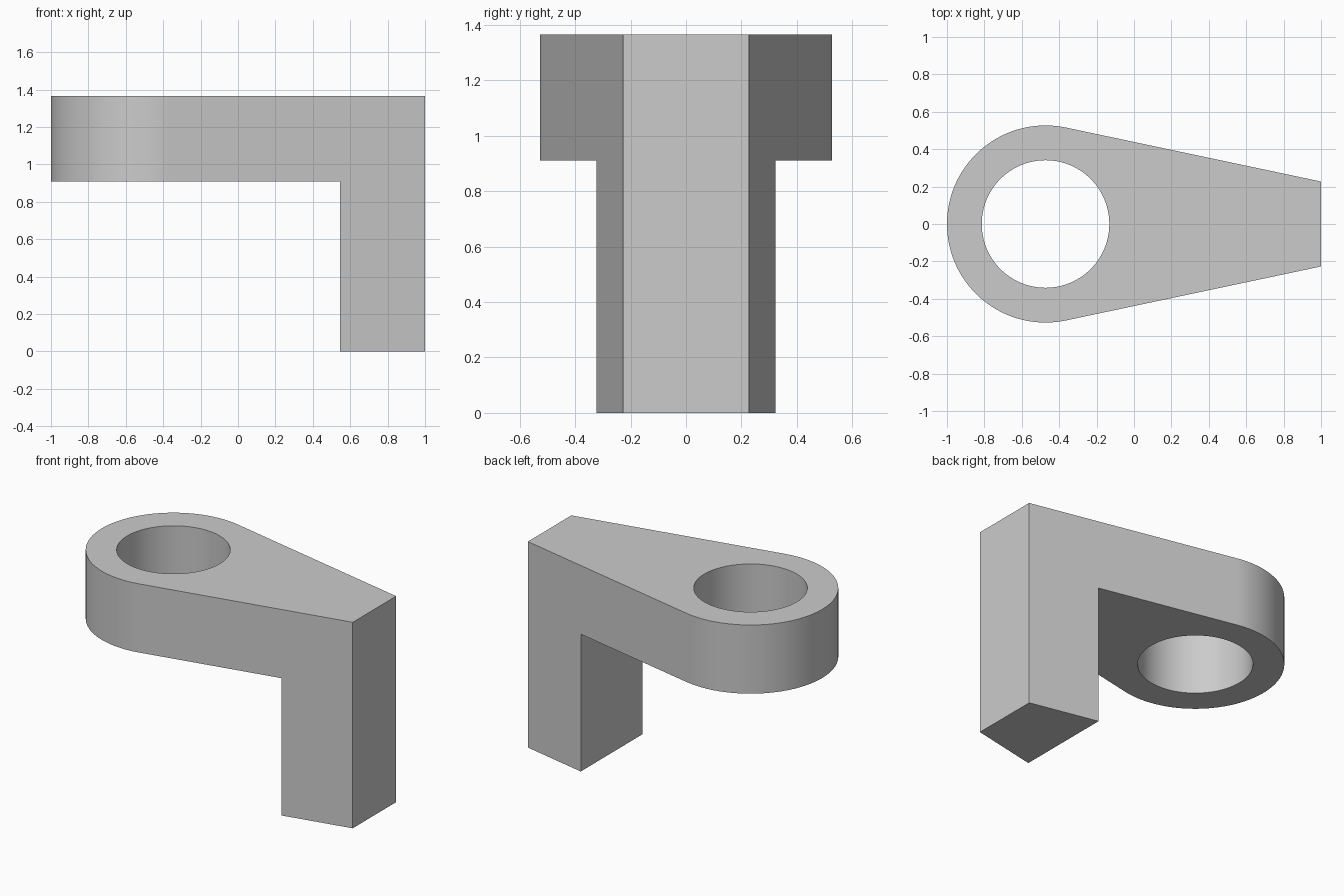
import bpy
import bmesh
from math import asin, atan2, cos, hypot, pi, radians, sin

cube = bpy.data.objects.get("Cube")
if cube:
    bpy.data.objects.remove(cube, do_unlink=True)

TOP, PLATE_BOTTOM = 1.365, 0.91
EYE_X, EYE_R, HOLE_R = -0.473, 0.527, 0.341
END_X, END_Y, LEG_X = 1.0, 0.227, 0.545


def prism(name, outline, z0, z1):
    """Extrude a plan outline between two heights."""
    bm = bmesh.new()
    face = bm.faces.new([bm.verts.new((x, y, z0)) for x, y in outline])
    top = bmesh.ops.extrude_face_region(bm, geom=[face])["geom"]
    for v in top:
        if isinstance(v, bmesh.types.BMVert):
            v.co.z = z1
    bmesh.ops.recalc_face_normals(bm, faces=bm.faces)
    mesh = bpy.data.meshes.new(name)
    bm.to_mesh(mesh)
    bm.free()
    obj = bpy.data.objects.new(name, mesh)
    bpy.context.collection.objects.link(obj)
    return obj


def arc(radius, start, end, steps):
    return [(EYE_X + radius * cos(start + (end - start) * i / steps),
             radius * sin(start + (end - start) * i / steps))
            for i in range(steps + 1)]


# Teardrop plan: round eye with straight sides tangent to it
dx = END_X - EYE_X
tangent = atan2(END_Y, dx) + pi / 2 - asin(EYE_R / hypot(dx, END_Y))
tangent = pi / 2 - (pi / 2 - tangent)
outline = arc(EYE_R, tangent, 2 * pi - tangent, 72)
outline += [(END_X, -END_Y), (END_X, END_Y)]
bracket = prism("bracket", outline, 0, TOP)

# Cutters: space below the arm, and the round hole through the eye
below = prism("below_arm_cutter",
              [(-2, -1), (LEG_X, -1), (LEG_X, 1), (-2, 1)], -1, PLATE_BOTTOM)
hole = prism("hole_cutter", arc(HOLE_R, 0, 2 * pi, 96)[:-1], 0.5, 2)

bpy.ops.object.select_all(action="DESELECT")
bpy.context.view_layer.objects.active = bracket
bracket.select_set(True)
for cutter in (below, hole):
    cutter.hide_render = True
    mod = bracket.modifiers.new("cut", "BOOLEAN")
    mod.operation = "DIFFERENCE"
    mod.solver = "EXACT"
    mod.object = cutter
    bpy.ops.object.modifier_apply(modifier=mod.name)
    bpy.data.objects.remove(cutter, do_unlink=True)

# Smooth curved walls, flat sides
bpy.ops.object.shade_smooth_by_angle(angle=radians(30))
weighted = bracket.modifiers.new("weighted_normals", "WEIGHTED_NORMAL")
weighted.keep_sharp = True

# Plain grey
grey = bpy.data.materials.new("light_grey")
grey.use_nodes = True
colour = (0.6, 0.6, 0.6, 1)
grey.diffuse_color = colour
grey.node_tree.nodes["Principled BSDF"].inputs["Base Color"].default_value = colour
bracket.data.materials.clear()
bracket.data.materials.append(grey)
